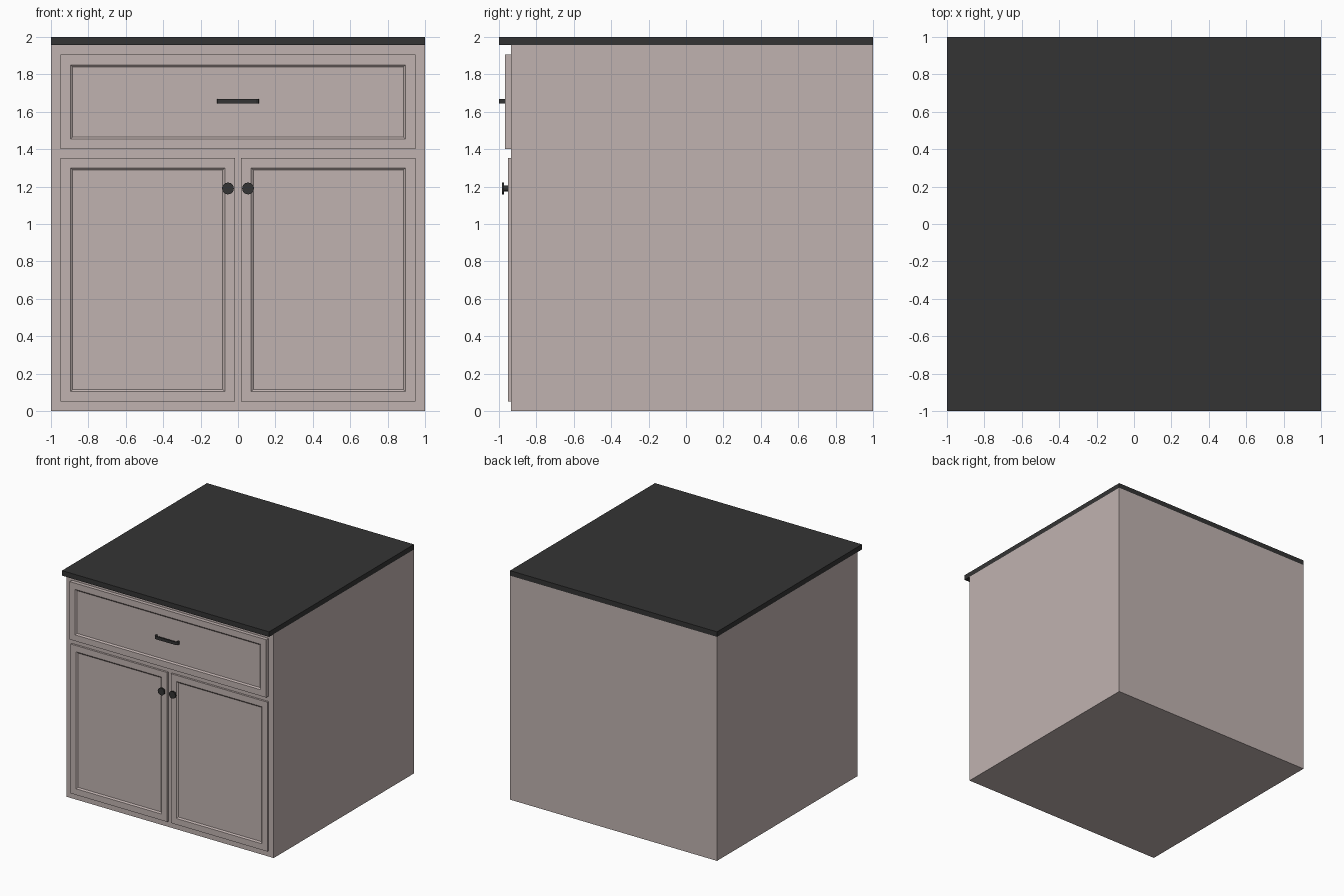
import bpy, bmesh, math
from mathutils import Matrix, Vector

if "Cube" in bpy.data.objects:
    bpy.data.objects.remove(bpy.data.objects["Cube"])


def material(name, rgb):
    m = bpy.data.materials.new(name)
    m.diffuse_color = (*rgb, 1)
    m.use_nodes = True
    m.node_tree.nodes["Principled BSDF"].inputs["Base Color"].default_value = m.diffuse_color
    return m


PAINT = material("pale_mauve_paint", (0.53, 0.45, 0.435))
DARK = material("charcoal", (0.034, 0.034, 0.034))


def finish(name, bm, mat):
    bmesh.ops.recalc_face_normals(bm, faces=bm.faces[:])
    me = bpy.data.meshes.new(name)
    bm.to_mesh(me)
    bm.free()
    me.materials.append(mat)
    ob = bpy.data.objects.new(name, me)
    bpy.context.collection.objects.link(ob)
    return ob


def box_bm(lo, hi):
    lo, hi = Vector(lo), Vector(hi)
    bm = bmesh.new()
    mat = Matrix.Translation((lo + hi) / 2) @ Matrix.Diagonal((*(hi - lo), 1))
    bmesh.ops.create_cube(bm, size=1, matrix=mat)
    return bm


def panel(name, x0, x1, z0, z1, front):
    """Slab with a sloped, recessed centre panel on its front."""
    bm = box_bm((x0, front, z0), (x1, -0.935, z1))
    bm.normal_update()
    face = min(bm.faces, key=lambda f: f.calc_center_median().y)
    bmesh.ops.inset_individual(bm, faces=[face], thickness=0.076)
    bmesh.ops.inset_individual(bm, faces=[face], thickness=0.017, depth=-0.01)
    return finish(name, bm, PAINT)


def cylinder(bm, x, z, y0, y1, r, sides):
    mat = Matrix.Translation((x, (y0 + y1) / 2, z)) @ Matrix.Rotation(math.pi / 2, 4, 'X')
    bmesh.ops.create_cone(bm, cap_ends=True, segments=sides, radius1=r, radius2=r,
                          depth=y1 - y0, matrix=mat)


# Carcass and worktop
finish("cabinet_body", box_bm((-1, -0.935, 0), (1, 1, 1.956)), PAINT)
finish("worktop", box_bm((-1, -1, 1.956), (1, 1, 2)), DARK)

# Drawer front and two doors
panel("drawer_front", -0.95, 0.95, 1.4, 1.905, -0.967)
panel("left_door", -0.95, -0.017, 0.05, 1.354, -0.952)
panel("right_door", 0.017, 0.95, 0.05, 1.354, -0.952)

# Bowed drawer pull: a C-shaped outline extruded in height
half = [(0.112, -0.966), (0.112, -0.985), (0.106, -0.995), (0.095, -1.0)]
inner = [(0.09, -0.989), (0.098, -0.984), (0.1, -0.966)]
outline = half + [(-x, y) for x, y in half[::-1]]
outline += [(-x, y) for x, y in inner[::-1]] + inner
bm = bmesh.new()
face = bm.faces.new([bm.verts.new((x, y, 1.643)) for x, y in outline])
top = bmesh.ops.extrude_face_region(bm, geom=[face])["geom"]
bmesh.ops.translate(bm, vec=(0, 0, 0.026),
                    verts=[v for v in top if isinstance(v, bmesh.types.BMVert)])
finish("drawer_pull", bm, DARK)

# Door knobs: short stem with a wider disc head
for side, sx in (("left", -1), ("right", 1)):
    bm = bmesh.new()
    cylinder(bm, sx * 0.054, 1.19, -0.975, -0.95, 0.016, 12)
    cylinder(bm, sx * 0.054, 1.19, -0.985, -0.973, 0.032, 12)
    finish(side + "_door_knob", bm, DARK)
